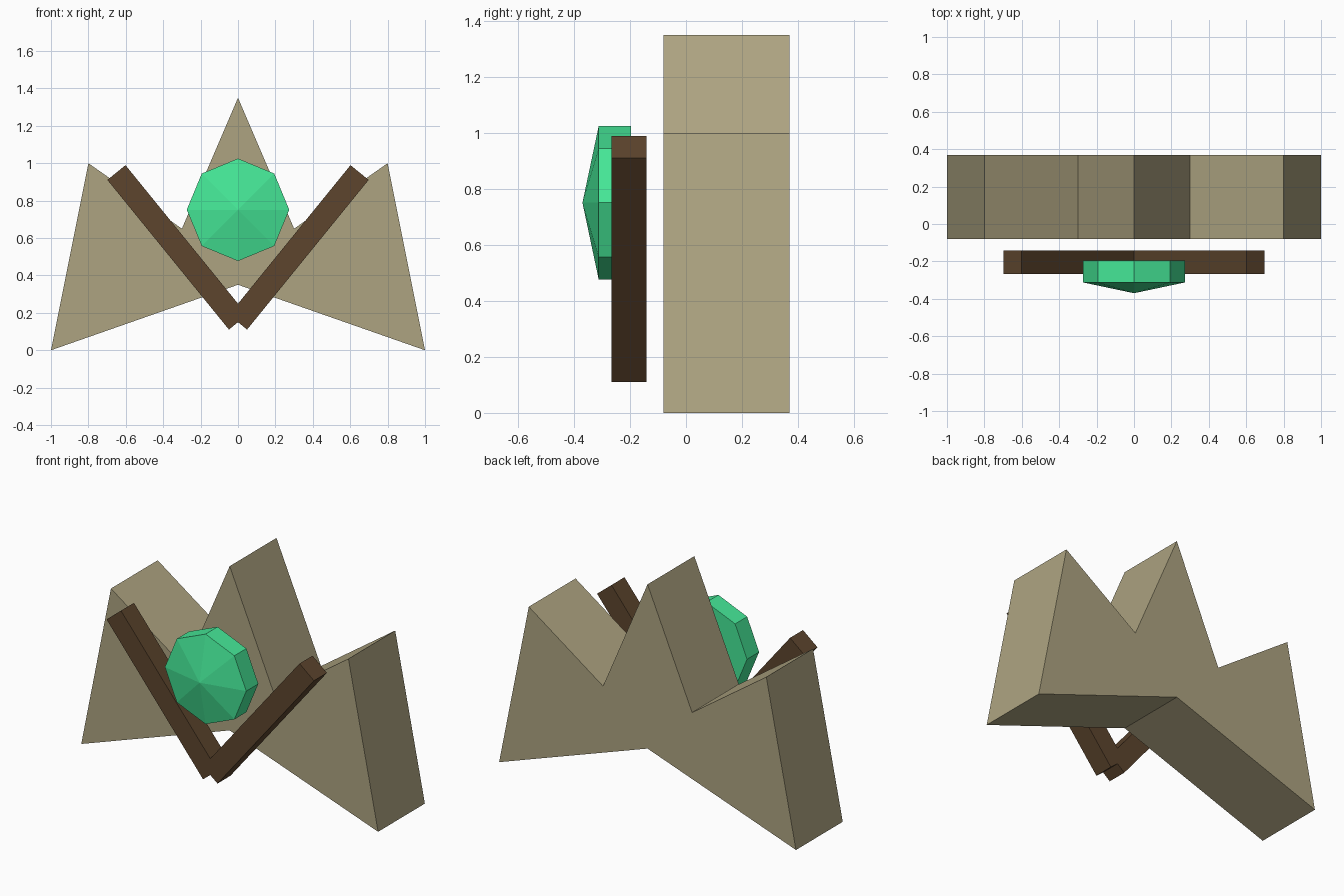
import bpy, bmesh, math

if "Cube" in bpy.data.objects:
    bpy.data.objects.remove(bpy.data.objects["Cube"])


def material(name, color):
    m = bpy.data.materials.new(name)
    m.diffuse_color = (*color, 1)
    m.use_nodes = True
    m.node_tree.nodes["Principled BSDF"].inputs["Base Color"].default_value = m.diffuse_color
    return m


def prism(name, profile, y_front, y_back, mat, tip_y=None):
    """Extrude an x-z profile along y; tip_y turns the front cap into a point."""
    bm = bmesh.new()
    front = [bm.verts.new((x, y_front, z)) for x, z in profile]
    back = [bm.verts.new((x, y_back, z)) for x, z in profile]
    n = len(profile)
    bm.faces.new(back)
    tip = None
    if tip_y is None:
        bm.faces.new(front)
    else:
        cx = sum(p[0] for p in profile) / n
        cz = sum(p[1] for p in profile) / n
        tip = bm.verts.new((cx, tip_y, cz))
    for i in range(n):
        j = (i + 1) % n
        bm.faces.new((front[i], front[j], back[j], back[i]))
        if tip:
            bm.faces.new((front[i], front[j], tip))
    bmesh.ops.recalc_face_normals(bm, faces=bm.faces)
    mesh = bpy.data.meshes.new(name)
    bm.to_mesh(mesh)
    bm.free()
    mesh.materials.append(mat)
    obj = bpy.data.objects.new(name, mesh)
    bpy.context.collection.objects.link(obj)
    return obj


stone = material("tan", (0.42, 0.37, 0.22))
wood = material("dark_brown", (0.11, 0.06, 0.027))
green = material("green", (0.06, 0.80, 0.31))

# Three-pointed crown body
right_half = [(0.3, 0.65), (0.8, 1.0), (1.0, 0.0)]
left_half = [(-x, z) for x, z in reversed(right_half)]
prism("crown_body", [(0, 1.35)] + right_half + [(0, 0.35)] + left_half,
      -0.08, 0.37, stone)

# Two crossed bars forming the V on the front
top, bottom, half = (0.65, 0.95), (0.0, 0.15), 0.0625
dx, dz = top[0] - bottom[0], top[1] - bottom[1]
length = math.hypot(dx, dz)
nx, nz = -dz / length * half, dx / length * half
bar = [(top[0] + nx, top[1] + nz), (top[0] - nx, top[1] - nz),
       (bottom[0] - nx, bottom[1] - nz), (bottom[0] + nx, bottom[1] + nz)]
for side, s in (("right", 1), ("left", -1)):
    prism(f"{side}_bar", [(s * x, z) for x, z in bar], -0.267, -0.142, wood)

# Eight-sided gem with a shallow pointed front
octagon = [(0.274 * math.cos(i * math.pi / 4), 0.751 + 0.274 * math.sin(i * math.pi / 4))
           for i in range(8)]
prism("gem", octagon, -0.312, -0.196, green, tip_y=-0.37)
